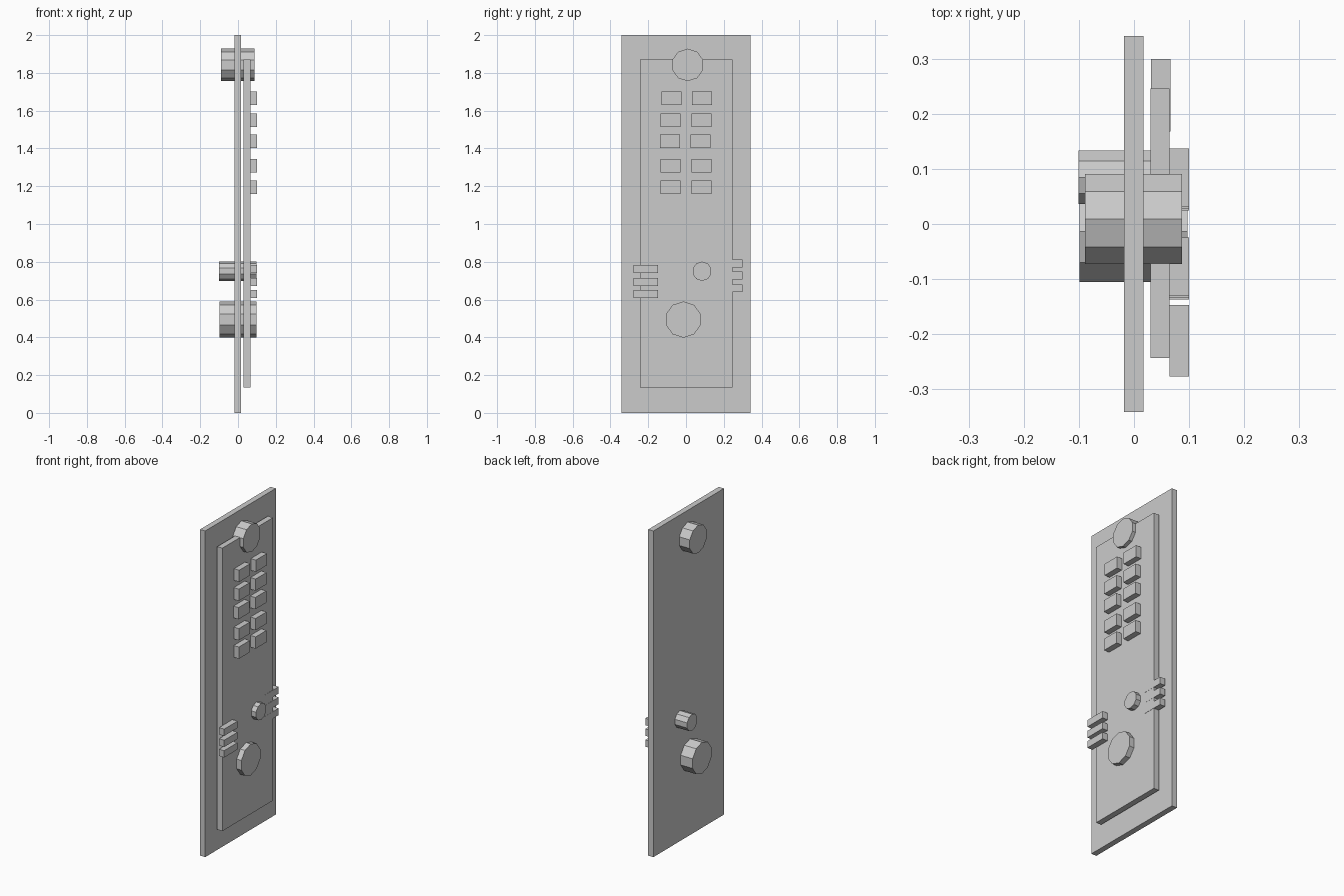
import bpy, bmesh
from math import pi
from mathutils import Matrix

if "Cube" in bpy.data.objects:
    bpy.data.objects.remove(bpy.data.objects["Cube"])


def finish(name, bm):
    mesh = bpy.data.meshes.new(name)
    bm.to_mesh(mesh)
    bm.free()
    obj = bpy.data.objects.new(name, mesh)
    bpy.context.collection.objects.link(obj)
    return obj


def box(name, x, y, z):
    """Box from (min, max) ranges."""
    bm = bmesh.new()
    centre = [(a + b) / 2 for a, b in (x, y, z)]
    size = [b - a for a, b in (x, y, z)]
    bmesh.ops.create_cube(bm, size=1, matrix=Matrix.Translation(centre) @ Matrix.Diagonal((*size, 1)))
    return finish(name, bm)


def knob(name, x, y, z, r):
    """Ten-sided cylinder along x with a corner pointing up."""
    bm = bmesh.new()
    place = Matrix.Translation(((x[0] + x[1]) / 2, y, z)) @ Matrix.Rotation(pi / 2, 4, 'Y')
    spin = Matrix.Identity(4)
    bmesh.ops.create_cone(bm, cap_ends=True, segments=10, radius1=r, radius2=r,
                          depth=x[1] - x[0], matrix=place @ spin)
    # turn so that one corner sits exactly at the top
    v = max(bm.verts, key=lambda v: v.co.z)
    from math import atan2
    off = atan2(v.co.y - y, v.co.z - z)
    bmesh.ops.rotate(bm, verts=bm.verts, cent=(0, y, z), matrix=Matrix.Rotation(off, 3, 'X'))
    return finish(name, bm)


# Back plate and raised front panel
box("back_plate", (-0.018, 0.017), (-0.342, 0.342), (0, 2))
box("front_panel", (0.03, 0.065), (-0.244, 0.246), (0.135, 1.87))

# Two columns of push buttons, slightly uneven
rows = [(1.665, 0.003), (1.55, 0.0), (1.438, -0.003), (1.308, 0.0), (1.195, 0.0)]
for i, (z, shift) in enumerate(rows):
    for side, y in (("left", -0.081), ("right", 0.081)):
        box(f"button_{side}_{i + 1}", (0.065, 0.1),
            (y + shift - 0.053, y + shift + 0.053), (z - 0.036, z + 0.036))

# Side tabs: the left ones lie on the panel, the right ones are set into it
for i, z in enumerate((0.629, 0.693, 0.761)):
    box(f"tab_left_{i + 1}", (0.065, 0.1), (-0.277, -0.147), (z - 0.021, z + 0.021))
for i, z in enumerate((0.66, 0.727, 0.792)):
    box(f"tab_right_{i + 1}", (0.031, 0.066), (0.168, 0.3), (z - 0.021, z + 0.021))

# Round knobs passing through both plates
knob("top_knob", (-0.089, 0.087), 0.009, 1.842, 0.086)
knob("small_knob", (-0.101, 0.097), 0.085, 0.75, 0.051)
knob("large_knob", (-0.099, 0.097), -0.014, 0.494, 0.096)
